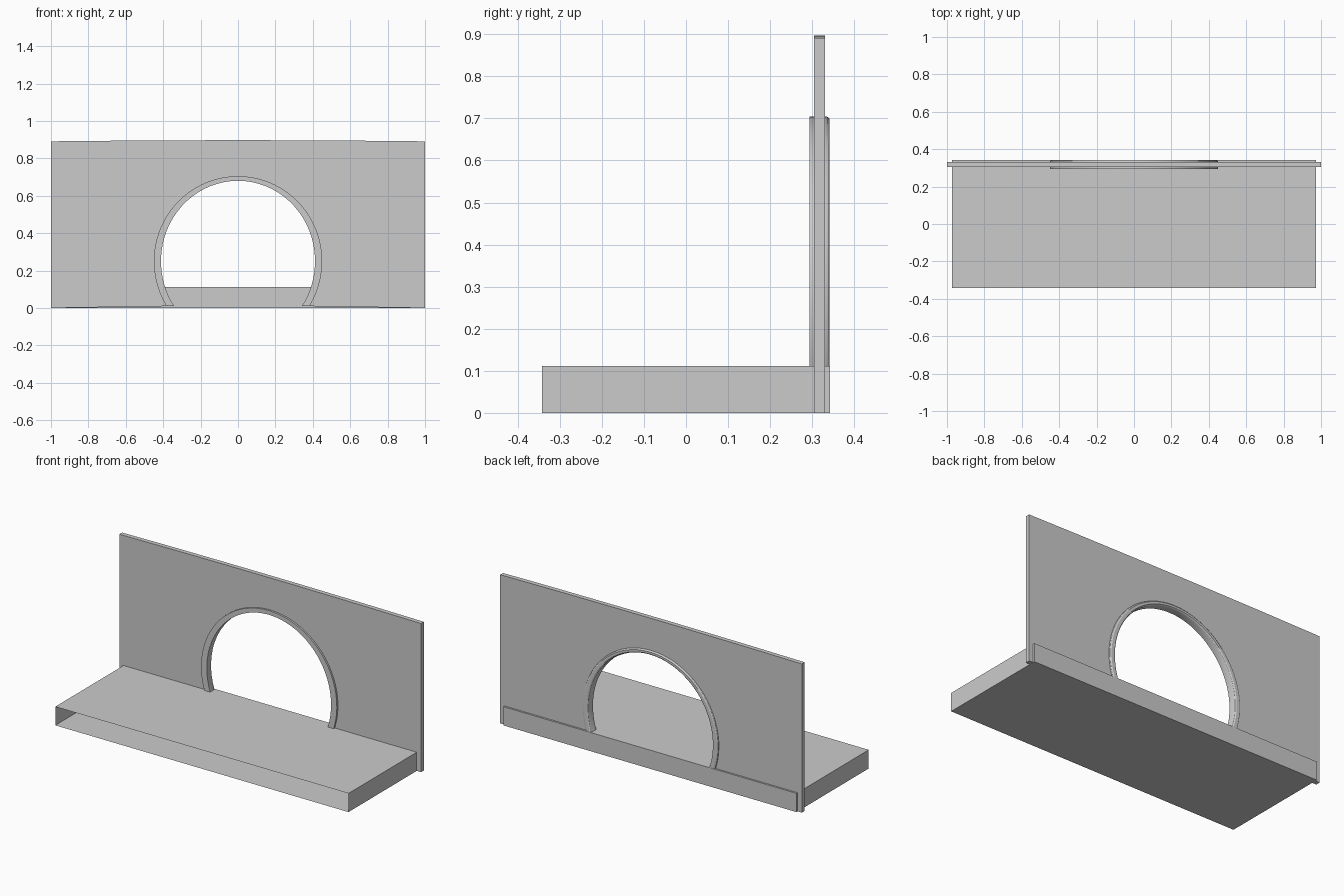
import bpy, bmesh, math

if "Cube" in bpy.data.objects:
    bpy.data.objects.remove(bpy.data.objects["Cube"])


def make_object(name, bm, smooth=False):
    mesh = bpy.data.meshes.new(name)
    bm.to_mesh(mesh)
    bm.free()
    obj = bpy.data.objects.new(name, mesh)
    bpy.context.collection.objects.link(obj)
    if smooth:
        bpy.ops.object.select_all(action='DESELECT')
        obj.select_set(True)
        bpy.context.view_layer.objects.active = obj
        bpy.ops.object.shade_smooth_by_angle(angle=math.radians(30))
    return obj


def arch_points(s, steps=48):
    """Arch curve in x/z; s=0 is the inner rim, s=1 the outer rim."""
    a, b = 0.412 + 0.038 * s, 0.43 + 0.025 * s
    start = math.pi + math.asin(0.24 / b)
    end = -math.asin(0.24 / b)
    angles = [start + (end - start) * i / steps for i in range(steps + 1)]
    return [(a * math.cos(t), 0.25 + b * math.sin(t)) for t in angles]


# Base platform: thin-sheet box, open at the front
bm = bmesh.new()
bmesh.ops.create_cube(bm, size=1)
for v in bm.verts:
    v.co.x *= 1.944
    v.co.y *= 0.684
    v.co.z = (v.co.z + 0.5) * 0.112
front = [f for f in bm.faces if f.normal.y < -0.9]
bmesh.ops.delete(bm, geom=front, context='FACES')
make_object("base_platform", bm)

# Upright wall panel with the arched opening, top edge very slightly bowed
outline = [(-1, 0)] + arch_points(0.5) + [(1, 0)]
outline += [(x, 0.897 - 0.006 * x * x) for x in (1, 0.62, 0.16, -0.16, -0.62, -1)]
bm = bmesh.new()
face = bm.faces.new([bm.verts.new((x, 0.304, z)) for x, z in outline])
ext = bmesh.ops.extrude_face_region(bm, geom=[face])
for g in ext["geom"]:
    if isinstance(g, bmesh.types.BMVert):
        g.co.y = 0.331
bmesh.ops.recalc_face_normals(bm, faces=bm.faces)
make_object("wall_panel", bm)

# Arch trim wrapped around the opening, rounded on the back
profile = [(0, 0.293), (1, 0.293), (1, 0.332), (0.93, 0.337),
           (0.75, 0.341), (0.25, 0.341), (0.07, 0.337), (0, 0.332)]
bm = bmesh.new()
rails = [[bm.verts.new((x, y, z)) for x, z in arch_points(s)] for s, y in profile]
for k, rail in enumerate(rails):
    nxt = rails[(k + 1) % len(rails)]
    for i in range(len(rail) - 1):
        bm.faces.new((rail[i], rail[i + 1], nxt[i + 1], nxt[i]))
for end in (0, -1):
    bm.faces.new([rail[end] for rail in rails])
bmesh.ops.recalc_face_normals(bm, faces=bm.faces)
make_object("arch_trim", bm, smooth=True)
